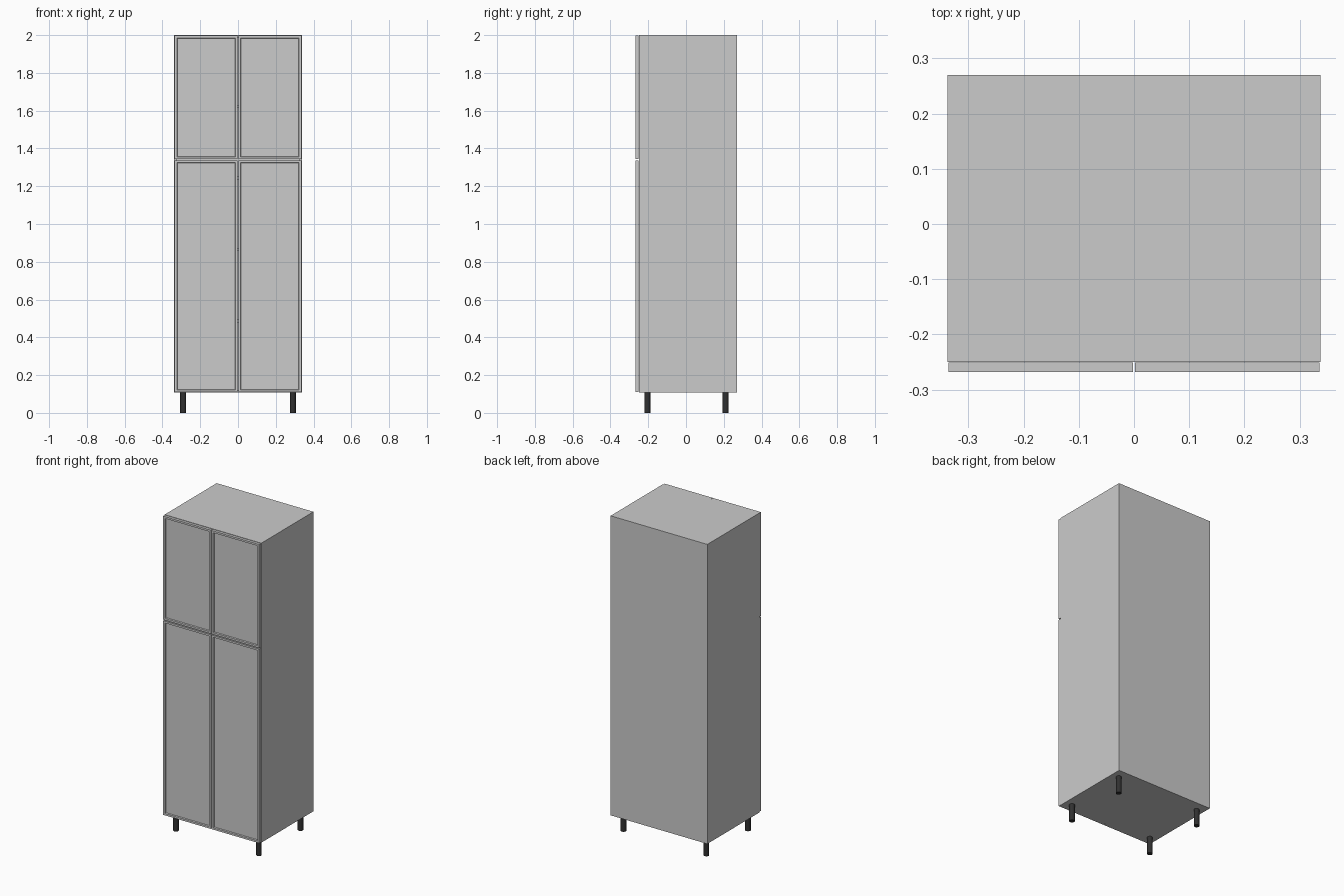
import bpy, bmesh

if "Cube" in bpy.data.objects:
    bpy.data.objects.remove(bpy.data.objects["Cube"])

W, YF, YB = 0.338, -0.25, 0.27      # half width, carcass front, back
Z0, Z1, T = 0.107, 2.0, 0.015       # carcass bottom, top, board thickness


def box(name, lo, hi):
    """Axis-aligned board between two corners."""
    bm = bmesh.new()
    bmesh.ops.create_cube(bm, size=1)
    for v in bm.verts:
        for i in range(3):
            v.co[i] = lo[i] if v.co[i] < 0 else hi[i]
    return finish(name, bm)


def finish(name, bm):
    me = bpy.data.meshes.new(name)
    bm.to_mesh(me)
    bm.free()
    ob = bpy.data.objects.new(name, me)
    bpy.context.collection.objects.link(ob)
    return ob


def door(name, x0, x1, z0, z1):
    """Door leaf with a recessed centre panel."""
    ob = box(name, (x0, -0.268, z0), (x1, YF - 0.001, z1))
    bm = bmesh.new()
    bm.from_mesh(ob.data)
    bm.normal_update()
    face = min(bm.faces, key=lambda f: f.calc_center_median().y)
    bmesh.ops.inset_region(bm, faces=[face], thickness=0.017)
    bmesh.ops.inset_region(bm, faces=[face], thickness=0.004, depth=-0.007)
    bm.to_mesh(ob.data)
    bm.free()


# Carcass
back_y = YB - 0.003
for side, s in (("left", -1), ("right", 1)):
    xs = sorted((s * W, s * (W - T)))
    box(side + "_side_panel", (xs[0], YF, Z0 + T), (xs[1], back_y, Z1))
box("bottom_panel", (-W, YF, Z0), (W, back_y, Z0 + T))
box("top_panel", (-W + T, YF, Z1 - T), (W - T, back_y, Z1))
box("back_panel", (-W, back_y, Z0), (W, YB, Z1))

# Shelves, evenly spaced
for i in range(1, 5):
    z = Z0 + (Z1 - Z0) * i / 5
    box(f"shelf_{i}", (-W + T, YF + 0.01, z - T / 2), (W - T, back_y, z + T / 2))

# Doors: two tall lower leaves, two short upper leaves
for level, z0, z1 in (("lower", 0.11, 1.337), ("upper", 1.343, 1.998)):
    door(level + "_left_door", -0.336, -0.002, z0, z1)
    door(level + "_right_door", 0.002, 0.336, z0, z1)

# Legs
black = bpy.data.materials.new("black")
black.diffuse_color = (0.03, 0.03, 0.03, 1)
black.use_nodes = True
black.node_tree.nodes["Principled BSDF"].inputs["Base Color"].default_value = black.diffuse_color
for fb, y in (("front", -0.205), ("back", 0.21)):
    for side, x in (("left", -0.29), ("right", 0.29)):
        bpy.ops.mesh.primitive_cylinder_add(vertices=24, radius=0.016, depth=Z0,
                                            location=(x, y, Z0 / 2))
        leg = bpy.context.object
        leg.name = f"{fb}_{side}_leg"
        leg.data.materials.append(black)
        bpy.ops.object.shade_smooth_by_angle()
